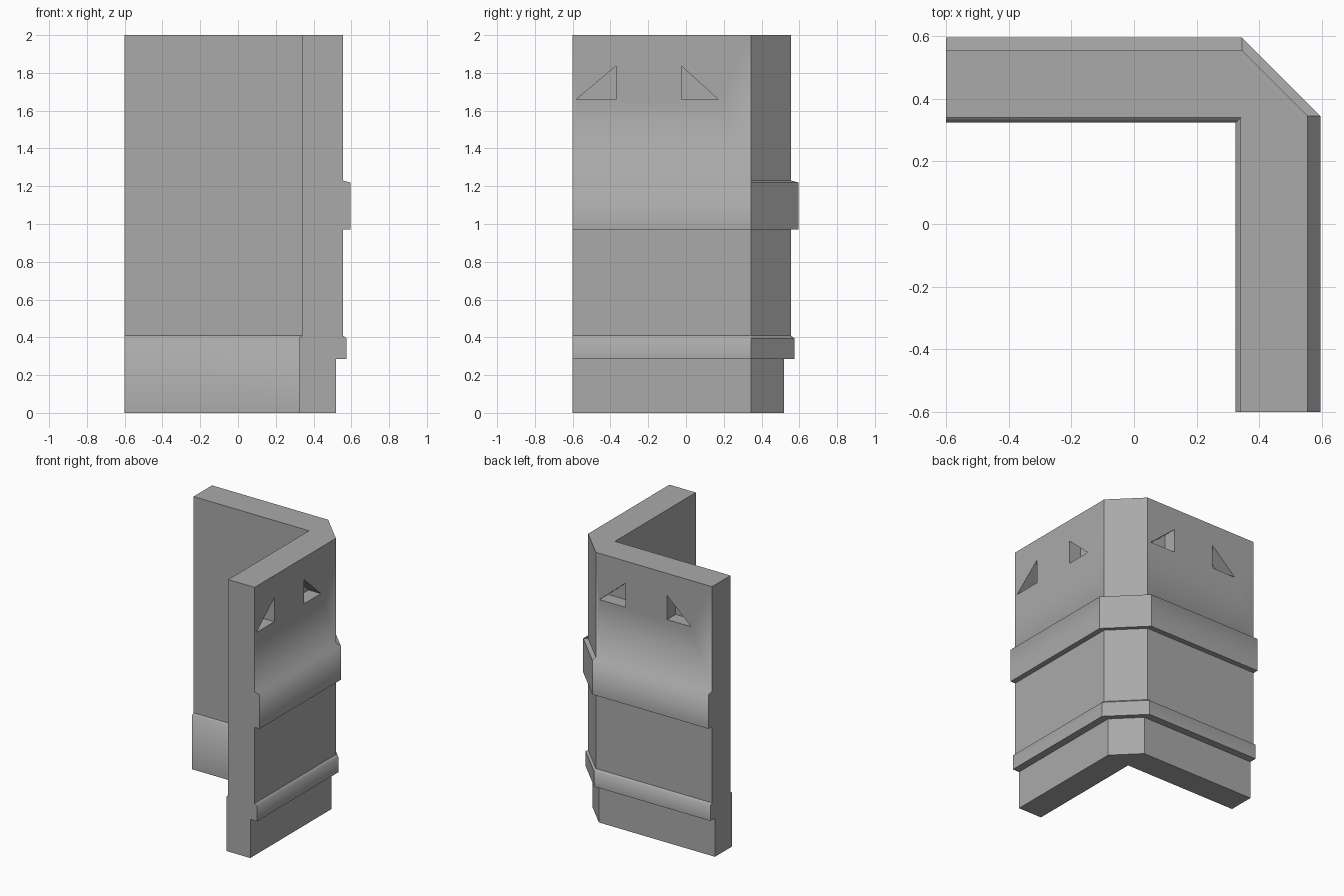
import bpy
import bmesh
import math

cube = bpy.data.objects.get("Cube")
if cube:
    bpy.data.objects.remove(cube, do_unlink=True)

END = -0.6       # free end of both arms
CORNER = 0.345   # where the outer corner is cut off
LIPS = (0.395, 0.4, 1.22, 1.23)   # softly shaded ledge heights

# Wall section as (offset, height)
OUTER = [(0.52, 0), (0.52, 0.285), (0.575, 0.285), (0.575, 0.395), (0.555, 0.41),
         (0.555, 0.97), (0.595, 0.97), (0.595, 1.22), (0.555, 1.23), (0.555, 2)]
INNER = [(0.34, 2), (0.34, 0.41), (0.325, 0.4), (0.325, 0)]

# Triangular recesses: (upright side, pointed end)
SIDE_HOLES = [(-0.37, -0.58), (-0.025, 0.17)]
BACK_HOLES = [(0.105, 0.315), (-0.235, -0.43)]


def new_object(name, bm):
    bmesh.ops.recalc_face_normals(bm, faces=bm.faces)
    mesh = bpy.data.meshes.new(name)
    bm.to_mesh(mesh)
    bm.free()
    obj = bpy.data.objects.new(name, mesh)
    bpy.context.collection.objects.link(obj)
    return obj


def bridge(bm, first, second):
    n = len(first)
    for i in range(n):
        j = (i + 1) % n
        bm.faces.new((first[i], first[j], second[j], second[i]))


# Stone colour
grey = bpy.data.materials.new("stone_grey")
grey.use_nodes = True
grey.diffuse_color = (0.4, 0.4, 0.4, 1)
grey.node_tree.nodes["Principled BSDF"].inputs["Base Color"].default_value = (0.4, 0.4, 0.4, 1)

# Wall: the section swept round the cut corner
bm = bmesh.new()
section = [(d, d and CORNER, z) for d, z in OUTER] + [(d, d, z) for d, z in INNER]
rings = [
    [bm.verts.new((END, d, z)) for d, turn, z in section],
    [bm.verts.new((turn, d, z)) for d, turn, z in section],
    [bm.verts.new((d, turn, z)) for d, turn, z in section],
    [bm.verts.new((d, END, z)) for d, turn, z in section],
]
for a, b in zip(rings, rings[1:]):
    bridge(bm, a, b)
bm.faces.new(rings[0])
bm.faces.new(rings[-1])
bmesh.ops.remove_doubles(bm, verts=bm.verts, dist=0.0001)
wall = new_object("corner_wall", bm)
wall.data.materials.append(grey)

# Recess cutters
bm = bmesh.new()
for holes, on_side in ((SIDE_HOLES, True), (BACK_HOLES, False)):
    for upright, point in holes:
        outline = [(upright, 1.66), (point, 1.66), (upright, 1.837)]
        ends = []
        for d in (0.455, 0.7):
            ends.append([bm.verts.new((d, u, z) if on_side else (u, d, z)) for u, z in outline])
            bm.faces.new(ends[-1])
        bridge(bm, *ends)
cutter = new_object("recess_cutter", bm)
cutter.hide_render = True

# Cut the recesses into the wall
cut = wall.modifiers.new("recesses", 'BOOLEAN')
cut.operation = 'DIFFERENCE'
cut.solver = 'EXACT'
cut.object = cutter
bpy.context.view_layer.update()
result = bpy.data.meshes.new_from_object(wall.evaluated_get(bpy.context.evaluated_depsgraph_get()))
wall.modifiers.clear()
wall.data = result
bpy.data.objects.remove(cutter, do_unlink=True)

# Soft ledges along the arms, crisp edges everywhere else
bm = bmesh.new()
bm.from_mesh(result)
for face in bm.faces:
    face.smooth = True
    face.material_index = 0
for edge in bm.edges:
    a, b = (v.co for v in edge.verts)
    step = b - a
    level = abs(step.z) < 0.001
    along_arm = min(abs(step.x), abs(step.y)) < 0.001
    on_lip = any(abs(a.z - z) < 0.002 for z in LIPS)
    flat = edge.calc_face_angle(math.pi) < 0.05
    edge.smooth = flat or (level and along_arm and on_lip)
bm.to_mesh(result)
bm.free()
